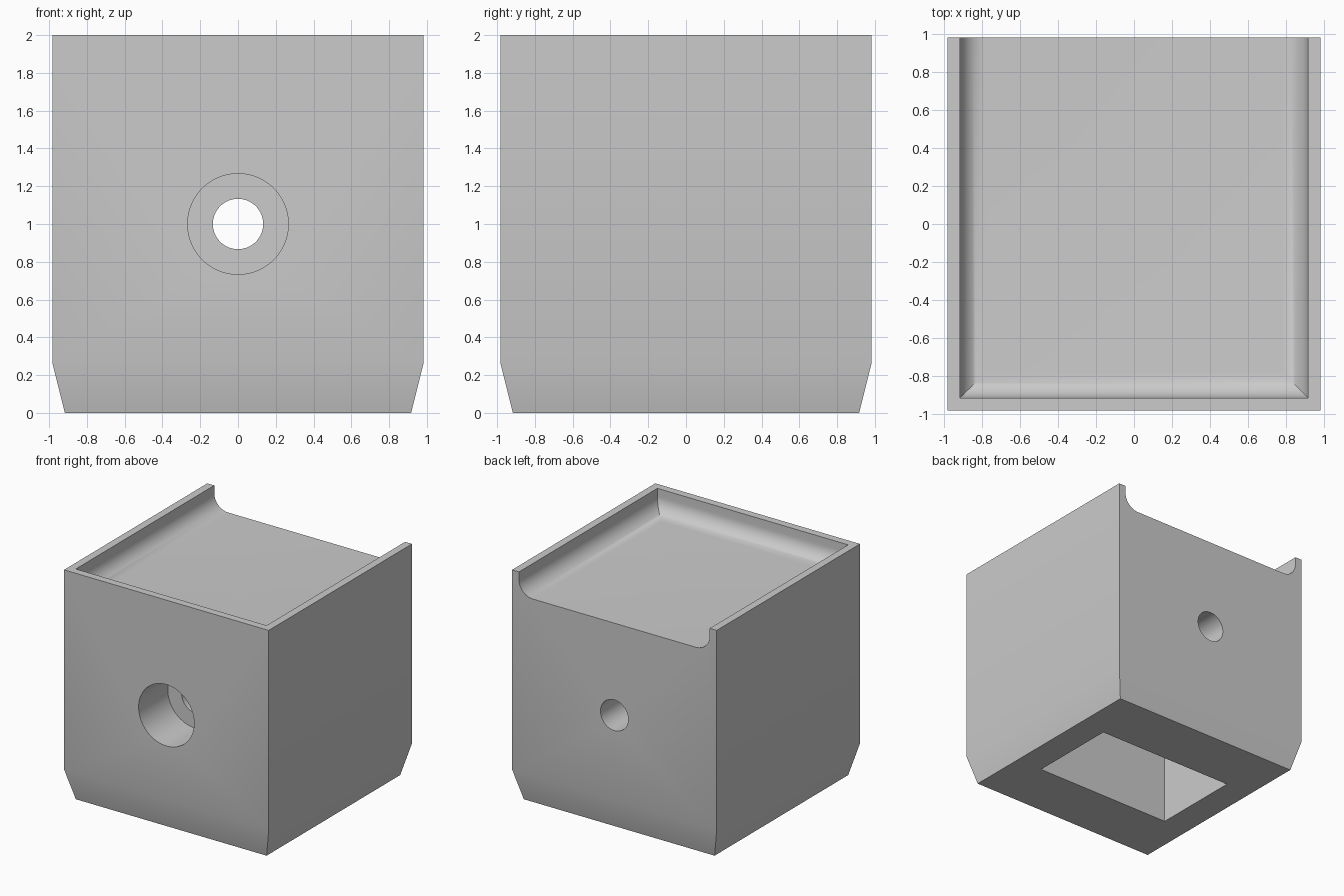
import bpy, bmesh, math
from mathutils import Matrix

cube = bpy.data.objects.get("Cube")
if cube:
    bpy.data.objects.remove(cube, do_unlink=True)

UNIT = 2 / 30            # grid step that all sizes follow
HALF = 14.75 * UNIT      # half width of the block
FOOT = HALF - UNIT       # half width at the base, and inside the rim

grey = bpy.data.materials.new("plain_grey")
grey.use_nodes = True
colour = (0.6, 0.6, 0.6, 1)
grey.diffuse_color = colour
grey.node_tree.nodes["Principled BSDF"].inputs["Base Color"].default_value = colour


def finish(name, bm):
    bmesh.ops.recalc_face_normals(bm, faces=bm.faces)
    mesh = bpy.data.meshes.new(name)
    bm.to_mesh(mesh)
    bm.free()
    mesh.materials.append(grey)
    obj = bpy.data.objects.new(name, mesh)
    bpy.context.collection.objects.link(obj)
    return obj


def loft(name, levels):
    """Solid through stacked rectangles (half_x, y_front, y_back, z)."""
    bm = bmesh.new()
    rings = [[bm.verts.new(p) for p in
              ((-x, y0, z), (x, y0, z), (x, y1, z), (-x, y1, z))]
             for x, y0, y1, z in levels]
    for low, high in zip(rings, rings[1:]):
        for i in range(4):
            j = (i + 1) % 4
            bm.faces.new((low[i], low[j], high[j], high[i]))
    bm.faces.new(rings[0])
    bm.faces.new(rings[-1])
    return finish(name, bm)


def bore(name, radius, y0, y1):
    """Cylinder along y at mid height."""
    bm = bmesh.new()
    place = Matrix.Translation((0, (y0 + y1) / 2, 1)) @ Matrix.Rotation(math.pi / 2, 4, "X")
    bmesh.ops.create_cone(bm, cap_ends=True, segments=64, radius1=radius,
                          radius2=radius, depth=y1 - y0, matrix=place)
    return finish(name, bm)


# Block with tapered foot
block = loft("block", [(FOOT, -FOOT, FOOT, 0),
                       (HALF, -HALF, HALF, 4 * UNIT),
                       (HALF, -HALF, HALF, 2)])

# Tray recess with a rounded floor edge, open at the back
r, floor = 2 * UNIT, 2 - 3 * UNIT
levels = []
for i in range(13):
    a = math.pi / 2 * i / 12
    inset = r * (1 - math.sin(a))
    levels.append((FOOT - inset, -FOOT + inset, HALF + 0.2,
                   floor + r * (1 - math.cos(a))))
levels.append((FOOT, -FOOT, HALF + 0.2, 2.2))

cutters = [
    loft("tray_cutter", levels),
    # Socket in the underside
    loft("socket_cutter", [(10 * UNIT, -6 * UNIT, 6 * UNIT, -0.2),
                           (10 * UNIT, -6 * UNIT, 6 * UNIT, 20 * UNIT)]),
    # Bolt hole and its counterbore
    bore("bolt_hole_cutter", 2 * UNIT, -1.2, 1.2),
    bore("counterbore_cutter", 4 * UNIT, -1.2, -HALF + 6 * UNIT),
]

bpy.context.view_layer.objects.active = block
for cutter in cutters:
    mod = block.modifiers.new(cutter.name, "BOOLEAN")
    mod.operation = "DIFFERENCE"
    mod.solver = "EXACT"
    mod.object = cutter
    bpy.ops.object.modifier_apply(modifier=mod.name)
for cutter in cutters:
    bpy.data.objects.remove(cutter, do_unlink=True)

bpy.ops.object.select_all(action="DESELECT")
block.select_set(True)
bpy.ops.object.shade_smooth_by_angle(angle=math.radians(30))
